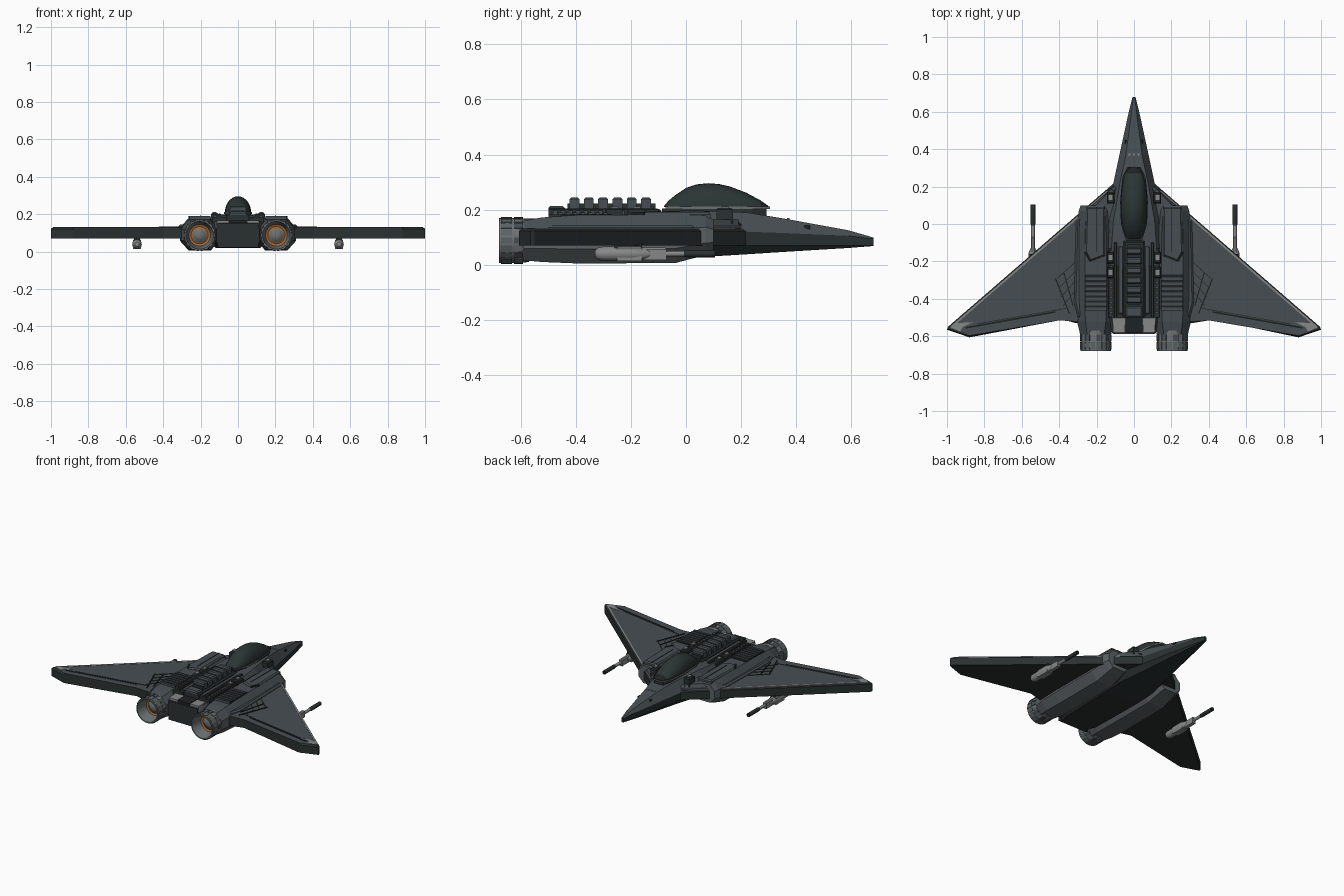
import bpy, bmesh, math
from mathutils import Vector

if "Cube" in bpy.data.objects:
    bpy.data.objects.remove(bpy.data.objects["Cube"])

def mat(name, r, g, b):
    m = bpy.data.materials.new(name)
    m.diffuse_color = (r, g, b, 1)
    m.use_nodes = True
    m.node_tree.nodes["Principled BSDF"].inputs["Base Color"].default_value = m.diffuse_color
    return m

HULL = mat("slate_hull", .062, .076, .084)
DARK = mat("dark_green_grey", .023, .031, .030)
BLACK = mat("black_recess", .013, .016, .016)
GLASS = mat("canopy_glass", .024, .036, .033)
LIGHT = mat("worn_light_grey", .24, .25, .25)
METAL = mat("nozzle_metal", .15, .165, .17)
ORANGE = mat("burner_orange", .33, .14, .045)
BELLY = mat("nacelle_grey", .105, .122, .128)

def finish(name, bm, mats, rule=None, smooth=False):
    bmesh.ops.recalc_face_normals(bm, faces=bm.faces[:])
    bm.normal_update()
    if rule:
        for f in bm.faces:
            f.material_index = rule(f)
    me = bpy.data.meshes.new(name)
    bm.to_mesh(me)
    bm.free()
    for m in mats:
        me.materials.append(m)
    ob = bpy.data.objects.new(name, me)
    bpy.context.collection.objects.link(ob)
    if smooth:
        bpy.context.view_layer.objects.active = ob
        ob.select_set(True)
        bpy.ops.object.shade_smooth_by_angle(angle=math.radians(35))
        ob.select_set(False)
    return ob

def loft(name, rings, mats, rule=None, smooth=False):
    bm = bmesh.new()
    vs = [[bm.verts.new(p) for p in r] for r in rings]
    n = len(rings[0])
    for a, b in zip(vs, vs[1:]):
        for i in range(n):
            bm.faces.new((a[i], a[(i + 1) % n], b[(i + 1) % n], b[i]))
    bm.faces.new(vs[0])
    bm.faces.new(vs[-1])
    return finish(name, bm, mats, rule, smooth)

def prism(name, pts, z0, z1, mats, rule=None, bevel=0):
    bm = bmesh.new()
    lo = [bm.verts.new((x, y, z0)) for x, y in pts]
    hi = [bm.verts.new((x, y, z1)) for x, y in pts]
    n = len(pts)
    for i in range(n):
        j = (i + 1) % n
        bm.faces.new((lo[i], lo[j], hi[j], hi[i]))
    bm.faces.new(lo)
    top = bm.faces.new(hi)
    if bevel:
        bmesh.ops.bevel(bm, geom=list(top.edges), offset=bevel, segments=1, affect='EDGES')
    return finish(name, bm, mats, rule)

def box(name, x, y, z, m, bevel=0):
    pts = [(x[0], y[0]), (x[1], y[0]), (x[1], y[1]), (x[0], y[1])]
    return prism(name, pts, z[0], z[1], [m], None, bevel)

def pair(name, pts, z0, z1, m, bevel=0):
    for s, side in ((1, "right"), (-1, "left")):
        prism(f"{name}_{side}", [(s * x, y) for x, y in pts], z0, z1, [m], None, bevel)

def pair_box(name, x, y, z, m, bevel=0):
    pair(name, [(x[0], y[0]), (x[1], y[0]), (x[1], y[1]), (x[0], y[1])], z[0], z[1], m, bevel)

def strip(name, a, b, w, z0, z1, m):
    d = (Vector(b) - Vector(a)).normalized() * w / 2
    px, py = -d.y, d.x
    pair(name, [(a[0] + px, a[1] + py), (b[0] + px, b[1] + py),
                (b[0] - px, b[1] - py), (a[0] - px, a[1] - py)], z0, z1, m)

def lathe(name, cx, cz, prof, n, mats, rule=None):
    rings = [[(cx + r * math.cos(2 * math.pi * i / n), y, cz + r * math.sin(2 * math.pi * i / n))
              for i in range(n)] for r, y in prof]
    return loft(name, rings, mats, rule, True)

# delta wing slab with chamfered edge
half = [(.10, .225), (.995, -.55), (1.0, -.565), (.88, -.606), (.40, -.506), (.31, -.53)]
outline = half + [(-x, y) for x, y in reversed(half)]
prism("delta_wing", outline, .07, .131, [HULL, DARK], lambda f: 0 if f.normal.z > .95 else 1, .009)

# fuselage: y, half width, top half width, bottom, edge low, edge high, top
secs = [(.68, .008, .004, .068, .07, .094, .099), (.59, .03, .014, .061, .07, .105, .125),
        (.36, .08, .045, .047, .07, .115, .167), (.22, .11, .075, .038, .07, .12, .19),
        (.02, .16, .11, .026, .07, .13, .198), (-.12, .16, .12, .02, .07, .13, .192),
        (-.50, .15, .12, .02, .06, .12, .165), (-.585, .115, .105, .022, .05, .12, .152)]
rings = []
for y, w, wt, zb, z1, z2, zt in secs:
    r = [(wt, zt), (w, z2), (w, z1), (w * .75, zb)]
    rings.append([(x, y, z) for x, z in r] + [(-x, y, z) for x, z in reversed(r)])
loft("fuselage", rings, [HULL, DARK], lambda f: 0 if f.normal.z > .35 else 1)

# chines blending fuselage into the nacelle shoulders
pair("shoulder_chine", [(.09, .21), (.12, .19), (.265, .065), (.285, .0), (.09, -.02)], .12, .165, HULL, .02)

# engine nacelles: y, half width, bottom, top
nsec = [(.10, .08, .045, .165), (.07, .09, .035, .18), (-.04, .103, .006, .183),
        (-.40, .105, .005, .18), (-.52, .10, .01, .172), (-.59, .083, .016, .16)]
prof = [(.078, -.57), (.081, -.60), (.083, -.65), (.081, -.679), (.074, -.679),
        (.064, -.63), (.058, -.605), (.046, -.60), (.036, -.605), (.026, -.615), (.012, -.62)]
def nozzle_rule(f):
    c = f.calc_center_median()
    r = math.hypot(abs(c.x) - .205, c.z - .088)
    if c.y > -.615 and .039 < r < .054:
        return 1
    return 0
for s, side in ((1, "right"), (-1, "left")):
    cx = s * .205
    rings = []
    for y, w, zb, zt in nsec:
        zm, h = (zb + zt) / 2, (zt - zb) / 2
        rings.append([(cx + a * w, y, zm + b * h) for a, b in
                      ((1, .4), (.55, 1), (-.55, 1), (-1, .4), (-1, -.4), (-.55, -1), (.55, -1), (1, -.4))])
    loft(f"engine_nacelle_{side}", rings, [HULL, BELLY], lambda f: 1 if f.normal.z < .2 else 0)
    lathe(f"nozzle_{side}", cx, .088, prof, 32, [METAL, ORANGE], nozzle_rule)
    # petal plates around each nozzle, in two bands
    for k in range(18):
        a = 2 * math.pi * k / 18
        for band, (y0, y1, m) in enumerate(((-.672, -.632, BELLY), (-.625, -.592, METAL if k % 2 else HULL))):
            ring = []
            for y in (y0, y1):
                ring.append([(cx + r * math.cos(a + t), y, .088 + r * math.sin(a + t))
                             for r, t in ((.078, -.13), (.0855, -.13), (.0855, .13), (.078, .13))])
            loft(f"nozzle_petal_{side}_{k}_{band}", ring, [m])

# shoulder armour plates and seams on top of the nacelles
pair("shoulder_plate", [(.155, .09), (.255, .09), (.262, -.15), (.235, -.20), (.155, -.17)], .17, .191, HULL, .008)
strip("shoulder_seam", (.20, .085), (.20, -.15), .006, .188, .193, DARK)
strip("shoulder_edge", (.262, -.15), (.235, -.20), .008, .18, .192, BLACK)

# cooling grilles
pair_box("grille_bed", (.145, .262), (-.46, -.27), (.16, .184), BLACK)
for k in range(7):
    y = -.285 - k * .027
    pair_box(f"grille_slat_{k}", (.148, .259), (y - .015, y), (.17, .190), HULL)

# spine: base, raised rail, caps and lower machinery
box("spine_base", (-.055, .055), (-.50, -.09), (.15, .203), DARK, .008)
box("spine_rail", (-.035, .035), (-.43, -.11), (.19, .222), DARK)
for k in range(6):
    y = -.145 - k * .052
    box(f"spine_cap_{k}", (-.042, .042), (y - .018, y + .018), (.20, .245), HULL, .007)
box("spine_tail", (-.045, .045), (-.50, -.44), (.17, .214), HULL, .008)
pair_box("channel_bed", (.06, .135), (-.50, -.13), (.15, .185), DARK)
pair_box("channel_pipe", (.09, .108), (-.50, -.10), (.17, .204), DARK, .004)
pair_box("channel_rail", (.058, .084), (-.48, -.12), (.17, .196), HULL, .004)
for k in range(13):
    y = -.15 - k * .027
    pair_box(f"channel_clip_{k}", (.113, .131), (y - .008, y + .008), (.17, .197), HULL)
for k, y in enumerate((.14, -.18, -.26)):
    pair_box(f"equipment_box_{k}", (.105, .145), (y - .03, y + .03), (.15, .206), DARK, .006)
    pair_box(f"equipment_lid_{k}", (.115, .135), (y - .012, y + .015), (.204, .211), LIGHT)

# rear deck between the engines
box("rear_deck_centre", (-.045, .045), (-.583, -.50), (.14, .168), BLACK)
pair_box("rear_deck_panel", (.048, .112), (-.58, -.505), (.14, .167), LIGHT)
box("rear_bulkhead", (-.11, .11), (-.588, -.57), (.022, .15), DARK)

# canopy and its frame
frame = [(.035, .305), (.062, .25), (.074, .12), (.07, 0), (.045, -.075)]
ring = frame + [(-x, y) for x, y in reversed(frame)]
prism("canopy_frame", ring, .202, .211, [METAL, DARK], lambda f: 1 if f.normal.z > .5 else 0)
prism("canopy_plinth", [(x * .95, y - .012) for x, y in ring], .15, .204, [DARK])
rings = []
for y, w, h in ((.30, .03, .004), (.27, .047, .025), (.22, .06, .052), (.16, .068, .075), (.12, .07, .084),
                (.08, .07, .087), (.04, .068, .083), (0, .063, .070), (-.04, .053, .043),
                (-.065, .044, .022), (-.08, .03, .004)):
    rings.append([(w * math.cos(math.pi * i / 14), y, .209 + h * math.sin(math.pi * i / 14)) for i in range(15)])
loft("canopy", rings, [GLASS, BLACK], lambda f: 1 if f.calc_center_median().y > .25 else 0, True)
for k in range(3):
    box(f"nose_mark_{k}", (-.03 + k * .024, -.018 + k * .024), (.366, .376), (.15, .170), LIGHT)
pair_box("nose_sensor", (.038, .048), (.43, .45), (.12, .143), BLACK)

# wing surface details: flap line, braced panel lines, worn tips and leading edge
strip("flap_line", (.42, -.47), (.90, -.555), .009, .125, .133, BLACK)
strip("flap_edge", (.36, -.45), (.84, -.535), .005, .125, .133, DARK)
strip("panel_long_outer", (.42, -.29), (.345, -.48), .007, .125, .135, BLACK)
strip("panel_long_inner", (.375, -.26), (.325, -.44), .006, .125, .135, BLACK)
for k in range(4):
    y = -.20 - k * .05
    strip(f"panel_brace_{k}", (.31, y), (.41 - k * .01, y - .09), .005, .125, .134, DARK)
pair("tip_wear", [(.86, -.525), (.95, -.53), (.975, -.555), (.93, -.575), (.915, -.55)], .125, .133, LIGHT)
strip("leading_edge_trim", (.14, .176), (.98, -.552), .011, .125, .133, LIGHT)
pair("wing_root_fairing", [(.28, .05), (.31, .02), (.32, -.42), (.30, -.50), (.28, -.50)], .12, .145, HULL, .01)

# underwing guns
pair_box("gun_pylon", (.525, .555), (-.26, -.16), (.05, .075), DARK)
for s, side in ((1, "right"), (-1, "left")):
    g = s * .54
    lathe(f"gun_pod_{side}", g, .040, [(.012, -.33), (.022, -.32), (.026, -.30), (.026, -.20), (.024, -.155),
                                       (.014, -.13)], 12, [LIGHT])
    lathe(f"gun_barrel_{side}", g, .040, [(.010, -.14), (.010, .0)], 12, [LIGHT])
    lathe(f"gun_muzzle_{side}", g, .040, [(.009, -.01), (.013, .0), (.013, .105), (.008, .105), (.008, .06)], 12, [DARK])
pair_box("gun_receiver", (.518, .562), (-.25, -.16), (.014, .066), LIGHT, .006)
pair_box("gun_shroud", (.528, .552), (-.17, -.07), (.018, .062), LIGHT, .006)
